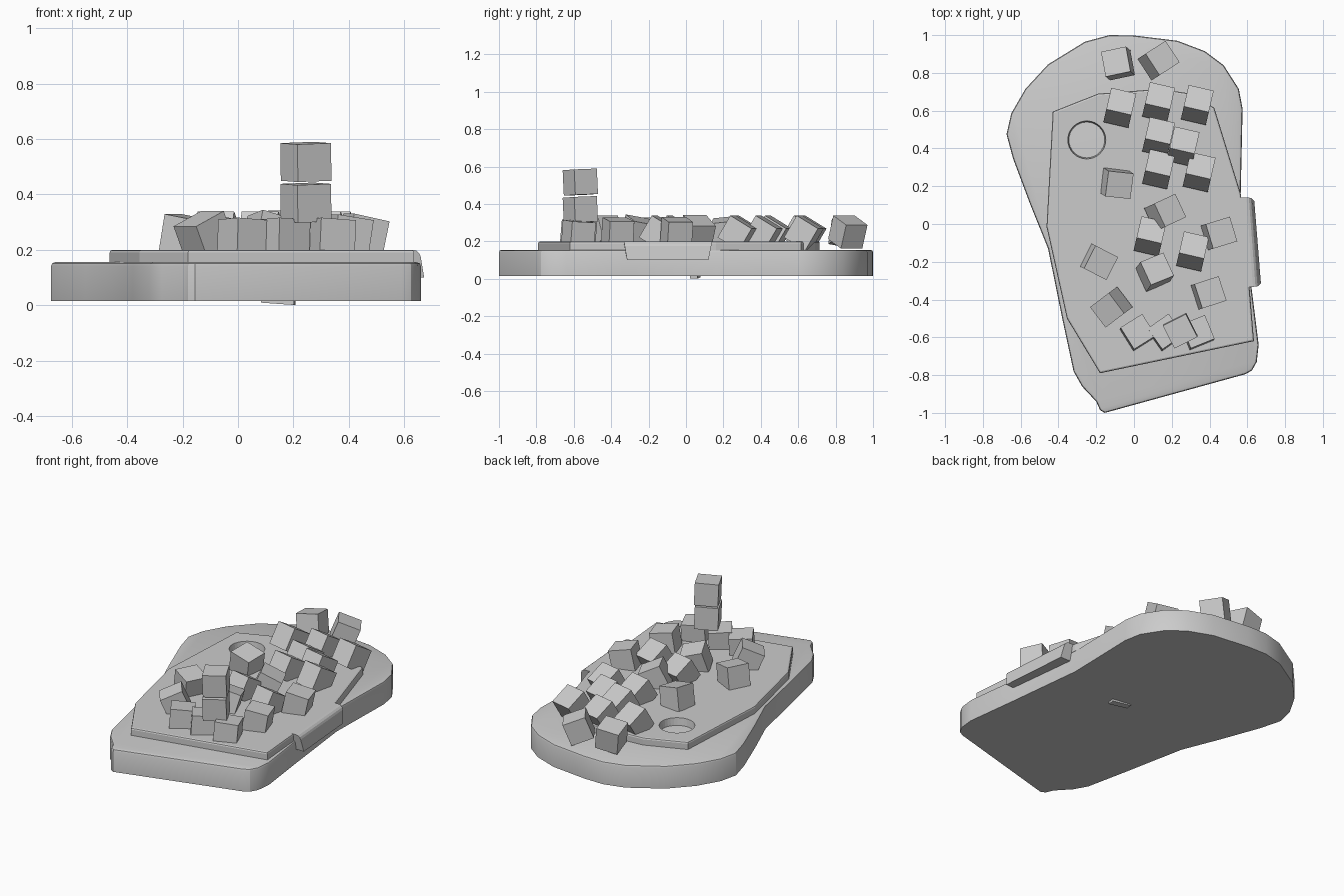
import bpy, bmesh
from math import radians
from mathutils import Matrix, Euler

if "Cube" in bpy.data.objects:
    bpy.data.objects.remove(bpy.data.objects["Cube"])


def finish(name, bm):
    bmesh.ops.recalc_face_normals(bm, faces=bm.faces)
    me = bpy.data.meshes.new(name)
    bm.to_mesh(me)
    bm.free()
    ob = bpy.data.objects.new(name, me)
    bpy.context.collection.objects.link(ob)
    return ob


def slab(name, outline, z0, z1, bevel):
    """Extruded outline with a rounded top rim."""
    bm = bmesh.new()
    face = bm.faces.new([bm.verts.new((x, y, z0)) for x, y in outline])
    ext = bmesh.ops.extrude_face_region(bm, geom=[face], use_keep_orig=True)
    top = [v for v in ext["geom"] if isinstance(v, bmesh.types.BMVert)]
    bmesh.ops.translate(bm, verts=top, vec=(0, 0, z1 - z0))
    bm.normal_update()
    bmesh.ops.recalc_face_normals(bm, faces=bm.faces)
    rim = [e for e in bm.edges if all(v.co.z > z1 - 1e-4 for v in e.verts)]
    bmesh.ops.bevel(bm, geom=rim, offset=bevel, segments=2, profile=0.5,
                    affect='EDGES')
    return finish(name, bm)


def smooth(ob, angle=25):
    bpy.ops.object.select_all(action='DESELECT')
    ob.select_set(True)
    bpy.context.view_layer.objects.active = ob
    bpy.ops.object.shade_smooth_by_angle(angle=radians(angle))


# thick rounded base
base = slab("base", [
    (-0.155, -1.0), (0.59, -0.795), (0.625, -0.775), (0.65, -0.73),
    (0.66, -0.64), (0.62, -0.32), (0.565, 0.16), (0.575, 0.61),
    (0.555, 0.715), (0.475, 0.84), (0.375, 0.915), (0.23, 0.97),
    (0.0, 0.998), (-0.13, 1.0), (-0.26, 0.965), (-0.455, 0.845),
    (-0.575, 0.715), (-0.65, 0.585), (-0.675, 0.475), (-0.64, 0.345),
    (-0.55, 0.105), (-0.455, -0.13), (-0.38, -0.5), (-0.32, -0.78),
    (-0.275, -0.86), (-0.2, -0.94), (-0.18, -0.985)], 0.015, 0.155, 0.014)
smooth(base)

# raised plate with a round well
plate = slab("raised_plate", [
    (-0.18, -0.79), (0.635, -0.62), (0.612, -0.34), (0.565, 0.16),
    (0.425, 0.615), (0.30, 0.69), (0.14, 0.715), (-0.19, 0.69),
    (-0.43, 0.595), (-0.463, -0.015), (-0.355, -0.5)], 0.15, 0.20, 0.01)
bm = bmesh.new()
bmesh.ops.create_cone(bm, cap_ends=True, segments=32, radius1=0.09,
                      radius2=0.106, depth=0.12,
                      matrix=Matrix.Translation((-0.25, 0.445, 0.18)))
cutter = finish("well_cutter", bm)
cutter.hide_render = True
mod = plate.modifiers.new("well", 'BOOLEAN')
mod.operation = 'DIFFERENCE'
mod.solver = 'EXACT'
mod.object = cutter
bpy.context.view_layer.objects.active = plate
bpy.ops.object.modifier_apply(modifier=mod.name)
bpy.data.objects.remove(cutter)

# tab folding over the right side of the plate
bm = bmesh.new()
lower = [(0.52, -0.315), (0.672, -0.315), (0.637, 0.12), (0.52, 0.12)]
upper = [(0.52, -0.335), (0.655, -0.332), (0.62, 0.14), (0.52, 0.14)]
a = [bm.verts.new((x, y, 0.10)) for x, y in lower]
b = [bm.verts.new((x, y, 0.20)) for x, y in upper]
bm.faces.new(a)
bm.faces.new(b)
for i in range(4):
    j = (i + 1) % 4
    bm.faces.new((a[i], a[j], b[j], b[i]))
bmesh.ops.recalc_face_normals(bm, faces=bm.faces)
edge = [e for e in bm.edges if set(e.verts) == {b[1], b[2]}]
bmesh.ops.bevel(bm, geom=edge, offset=0.025, segments=3, profile=0.5,
                affect='EDGES')
tab = finish("side_tab", bm)


def cube(name, x, y, z, tx, ty, rz, s=0.136):
    bm = bmesh.new()
    rot = Euler((radians(tx), radians(ty), radians(rz))).to_matrix().to_4x4()
    bmesh.ops.create_cube(bm, size=s, matrix=Matrix.Translation((x, y, z)) @ rot)
    return finish(name, bm)


# scattered cubes leaning backwards: x, y
leaning = [(-0.075, 0.615), (0.13, 0.645), (0.335, 0.63), (0.13, 0.46),
           (0.26, 0.41), (0.13, 0.29), (0.345, 0.275), (0.085, -0.065),
           (0.31, -0.145)]
for i, (x, y) in enumerate(leaning):
    cube(f"leaning_cube_{i + 1}", x, y, 0.245, -31, 0, -13)

# loose cubes: x, y, tilt x, tilt y, turn z
loose = [(-0.085, 0.85, -10, -8, 12), (0.13, 0.865, 0, 22, 33),
         (-0.09, 0.215, 6, 12, -6), (0.165, 0.06, 0, 26, 25),
         (0.45, -0.05, 0, 12, 17), (-0.185, -0.2, 0, 10, -27),
         (0.11, -0.255, -10, 16, 22), (0.395, -0.365, 0, 9, 18),
         (-0.12, -0.44, 0, -24, 37)]
for i, (x, y, tx, ty, rz) in enumerate(loose):
    cube(f"loose_cube_{i + 1}", x, y, 0.25, tx, ty, rz)

# pile with the two-cube tower
for i, (x, rz) in enumerate([(0.02, 32), (0.165, 35), (0.335, 22)]):
    cube(f"pile_cube_{i + 1}", x, -0.575, 0.24, -3, 4, rz)
for i, z in enumerate((0.37, 0.517)):
    cube(f"tower_cube_{i + 1}", 0.245, -0.565, z, 2, -2, 27)

# small lump poking out under the base
bm = bmesh.new()
bmesh.ops.create_cube(bm, size=1, matrix=Matrix.Translation((0.145, 0.05, 0.012))
                      @ Euler((0, radians(4), radians(-8))).to_matrix().to_4x4()
                      @ Matrix.Diagonal((0.12, 0.04, 0.014, 1)))
finish("underside_lump", bm)
